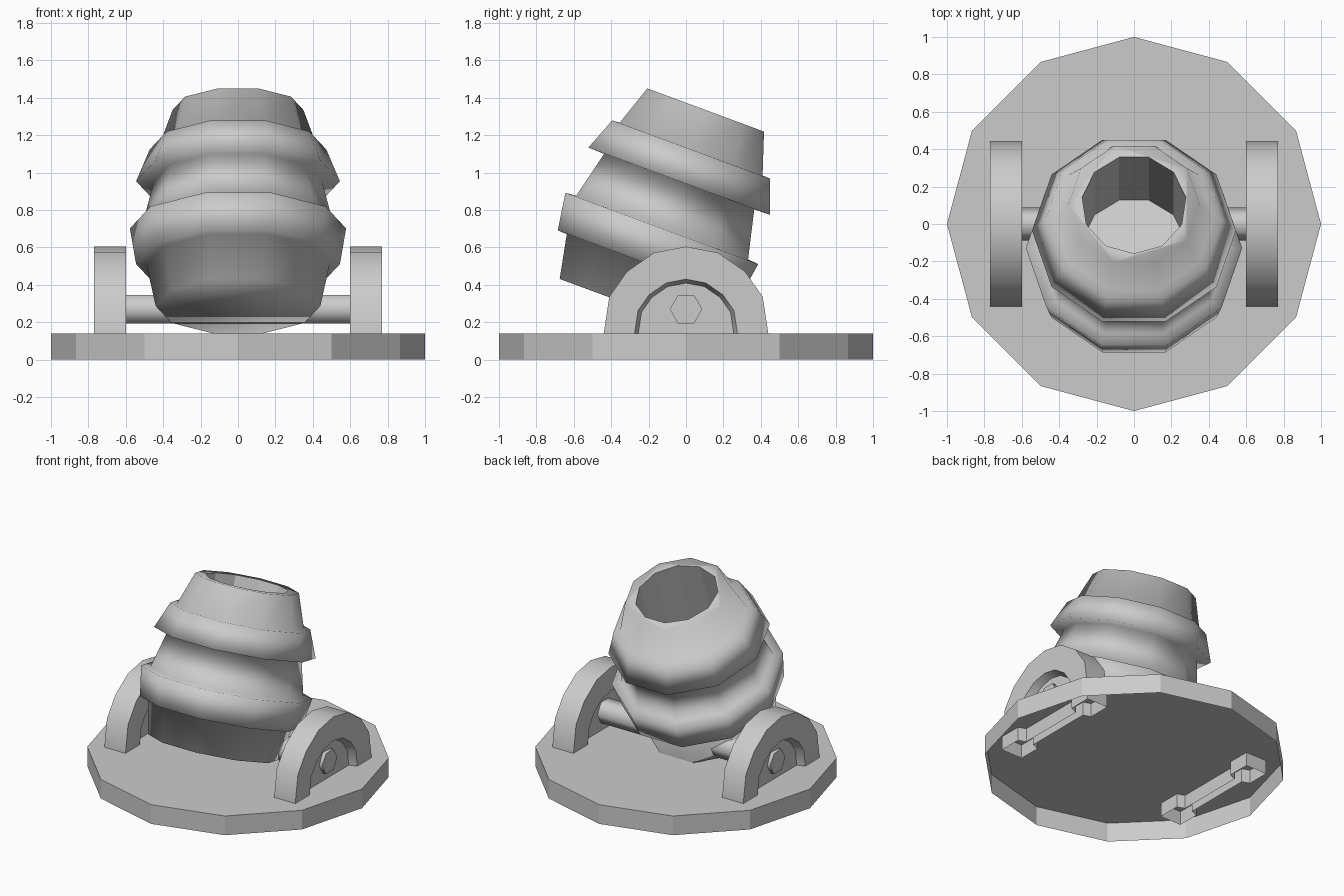
import bpy, bmesh
from math import cos, sin, pi, radians
from mathutils import Matrix

cube = bpy.data.objects.get("Cube")
if cube:
    bpy.data.objects.remove(cube, do_unlink=True)

GREY = 0.6
metal = bpy.data.materials.new("plain grey")
metal.use_nodes = True
metal.diffuse_color = (GREY, GREY, GREY, 1)
metal.node_tree.nodes["Principled BSDF"].inputs["Base Color"].default_value = (GREY, GREY, GREY, 1)


def ring(n, r, z, turn=0.0):
    return [(r * cos(turn + 2 * pi * i / n), r * sin(turn + 2 * pi * i / n), z) for i in range(n)]


def activate(obj):
    bpy.ops.object.select_all(action="DESELECT")
    obj.select_set(True)
    bpy.context.view_layer.objects.active = obj


def loft(name, rings, closed=True, start_cap=True, matrix=None, smooth=None):
    """Bridge matching point rings, cap the ends and make an object."""
    bm = bmesh.new()
    loops = [[bm.verts.new(p) for p in pts] for pts in rings]
    n = len(rings[0])
    for a, b in zip(loops, loops[1:]):
        for i in range(n if closed else n - 1):
            j = (i + 1) % n
            bm.faces.new((a[i], a[j], b[j], b[i]))
    if start_cap:
        bm.faces.new(loops[0][::-1])
    bm.faces.new(loops[-1])
    bmesh.ops.recalc_face_normals(bm, faces=bm.faces)
    if matrix:
        bm.transform(matrix)
    mesh = bpy.data.meshes.new(name)
    bm.to_mesh(mesh)
    bm.free()
    mesh.materials.append(metal)
    obj = bpy.data.objects.new(name, mesh)
    bpy.context.collection.objects.link(obj)
    if smooth:
        activate(obj)
        bpy.ops.object.shade_smooth_by_angle(angle=radians(smooth))
    return obj


# Twelve-sided base plate, a shell open underneath
TOP = 0.14
loft("base_plate", [ring(12, 1, 0), ring(12, 1, TOP)], start_cap=False)

# Arched brackets: wide rim around a thin recessed web, (y, height above plate).
# Their hollow feet pass through the plate and stay open below.
half = [(0.44, -0.1), (0.44, 0), (0.41, 0.197), (0.315, 0.332), (0.17, 0.432), (0, 0.465)]
arch = half + [(-y, z) for y, z in half[-2::-1]]
steps = [(0.655, 0.58), (0.60, 0.625), (0.60, 1), (0.77, 1), (0.77, 0.625), (0.715, 0.58)]

for side, label in ((1, "left"), (-1, "right")):
    rings = [[(side * x, y * k, TOP + (z * k if z > 0 else z)) for y, z in arch] for x, k in steps]
    loft(label + "_bracket", rings, closed=False, smooth=40)

# Hexagonal axle, its ends showing as bolts on the outer webs
lay_down = Matrix.Translation((0, 0, 0.27)) @ Matrix.Rotation(pi / 2, 4, "Y")
loft("axle", [ring(6, 0.087, x, pi / 2) for x in (-0.74, 0.74)], matrix=lay_down, smooth=65)

# Ten-sided barrel with two raised bands, shaded soft all over: (radius, distance along axis)
profile = [
    (0.44, -1.118), (0.49, -0.88), (0.545, -0.878), (0.578, -0.675), (0.515, -0.67),
    (0.45, -0.408), (0.545, -0.406), (0.472, -0.225), (0.428, -0.223), (0.35, 0),
]
tilt = Matrix.Translation((0, 0.105, 1.335)) @ Matrix.Rotation(radians(-20.3), 4, "X")
barrel = loft("barrel", [ring(10, r, z) for r, z in profile], matrix=tilt, smooth=180)

# Bore with flat walls and floor
cutter = loft("bore_cutter", [ring(11, 0.28, z, -pi / 2) for z in (-0.66, 0.1)], matrix=tilt)
bore = barrel.modifiers.new("bore", "BOOLEAN")
bore.operation = "DIFFERENCE"
bore.solver = "EXACT"
bore.object = cutter
activate(barrel)
bpy.ops.object.modifier_apply(modifier=bore.name)
bpy.data.objects.remove(cutter, do_unlink=True)
